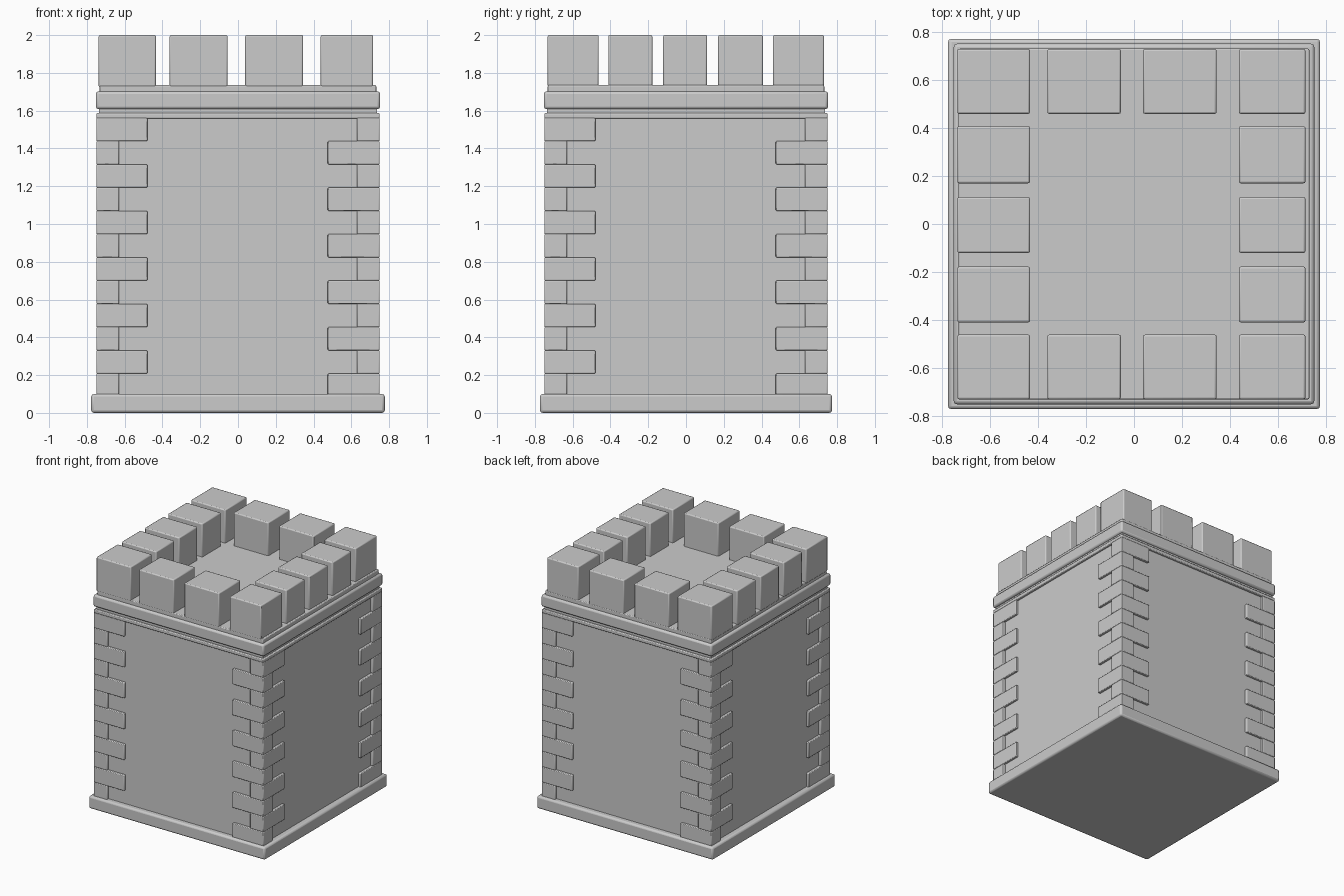
import bpy, bmesh
from mathutils import Matrix, Vector
from math import pi

if "Cube" in bpy.data.objects:
    bpy.data.objects.remove(bpy.data.objects["Cube"])


def make_blocks(name, boxes, bevel):
    """One object from a list of (x0, x1, y0, y1, z0, z1) boxes with softened edges."""
    bm = bmesh.new()
    for x0, x1, y0, y1, z0, z1 in boxes:
        size = Vector((x1 - x0, y1 - y0, z1 - z0))
        mid = Vector((x0 + x1, y0 + y1, z0 + z1)) / 2
        bmesh.ops.create_cube(bm, size=1, matrix=Matrix.Translation(mid) @ Matrix.Diagonal(size.to_4d()))
    mesh = bpy.data.meshes.new(name)
    bm.to_mesh(mesh)
    bm.free()
    obj = bpy.data.objects.new(name, mesh)
    bpy.context.collection.objects.link(obj)
    if bevel:
        mod = obj.modifiers.new("soft_edges", 'BEVEL')
        mod.width = bevel
        mod.segments = 2
    return obj


def slab(name, hx, hy, z0, z1, bevel):
    return make_blocks(name, [(-hx, hx, -hy, hy, z0, z1)], bevel)


# Plinth, walls and stacked cornice mouldings
slab("base_plinth", 0.777, 0.773, 0.0, 0.10, 0.014)
slab("tower_walls", 0.73, 0.73, 0.08, 1.60, 0)
slab("lower_moulding", 0.75, 0.75, 1.558, 1.587, 0.006)
slab("moulding_recess", 0.735, 0.735, 1.58, 1.62, 0)
slab("cornice_band", 0.753, 0.753, 1.608, 1.702, 0.014)
slab("roof_floor", 0.732, 0.732, 1.69, 1.735, 0.006)

# Corner stones: alternate long and short, repeated by quarter turns
rows = 12
step = (1.562 - 0.085) / rows
stones = []
for i in range(rows):
    top = 1.562 - i * step
    long_x, long_y = (-0.48, -0.63) if i % 2 == 0 else (-0.63, -0.475)
    stones.append((-0.75, long_x, -0.75, long_y, max(top - step, 0.09), top))
for i, side in enumerate(("front_left", "front_right", "back_right", "back_left")):
    quoin = make_blocks("corner_stones_" + side, stones, 0.005)
    quoin.data.transform(Matrix.Rotation(i * pi / 2, 4, 'Z'))

# Battlements: a full row front and back, three between on each side
xs = [(-0.738, -0.434), (-0.362, -0.055), (0.038, 0.345), (0.438, 0.716)]
ys = [(-0.732, -0.462), (-0.411, -0.178), (-0.121, 0.112), (0.170, 0.408), (0.460, 0.731)]
merlons = [(*x, *y, 1.725, 2.0) for i, x in enumerate(xs) for j, y in enumerate(ys)
           if i in (0, 3) or j in (0, 4)]
make_blocks("battlements", merlons, 0.008)

# Smooth only the rounded edges
for obj in bpy.context.collection.objects:
    obj.select_set(True)
    bpy.context.view_layer.objects.active = obj
bpy.ops.object.shade_smooth_by_angle()
